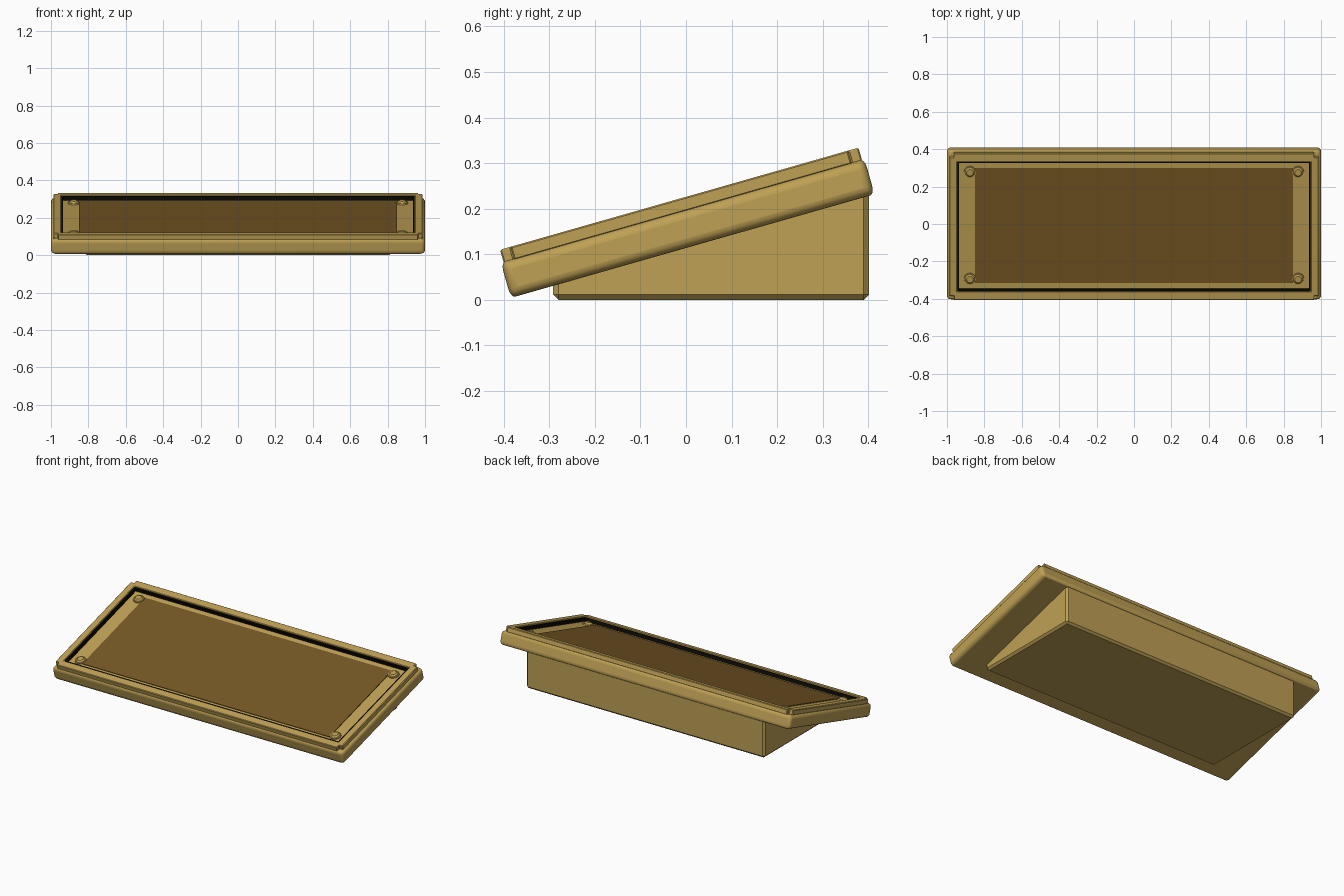
import bpy, bmesh, math

cube = bpy.data.objects.get("Cube")
if cube:
    bpy.data.objects.remove(cube, do_unlink=True)

TILT = math.radians(15.9)   # slope of the desk-like panel
HEIGHT = 0.17               # height of the panel's middle


def material(name, color):
    mat = bpy.data.materials.new(name)
    mat.use_nodes = True
    mat.diffuse_color = (*color, 1)
    bsdf = next(n for n in mat.node_tree.nodes if n.type == 'BSDF_PRINCIPLED')
    bsdf.inputs["Base Color"].default_value = (*color, 1)
    return mat


gold = material("gold", (0.52, 0.355, 0.09))
brown = material("brown", (0.18, 0.097, 0.018))
black = material("black", (0.004, 0.003, 0.002))


def finish(name, bm, mat, bevel=0.0, segments=1, tilted=True):
    """Turn a bmesh into a named object, tilted with the panel if wanted."""
    bmesh.ops.recalc_face_normals(bm, faces=bm.faces)
    mesh = bpy.data.meshes.new(name)
    bm.to_mesh(mesh)
    bm.free()
    mesh.materials.append(mat)
    obj = bpy.data.objects.new(name, mesh)
    bpy.context.collection.objects.link(obj)
    if tilted:
        obj.location.z = HEIGHT
        obj.rotation_euler.x = TILT
    if bevel:
        mod = obj.modifiers.new("Bevel", 'BEVEL')
        mod.width, mod.segments = bevel, segments
        mod.limit_method = 'ANGLE'
        mod.angle_limit = math.radians(25)
    if segments > 1:
        bpy.ops.object.select_all(action='DESELECT')
        obj.select_set(True)
        bpy.context.view_layer.objects.active = obj
        bpy.ops.object.shade_smooth_by_angle(angle=math.radians(40))
    return obj


def rectangle(x, y):
    return [(-x, -y), (x, -y), (x, y), (-x, y)]


def notched(x, y, n):
    """Rectangle outline with a square step cut from each corner."""
    return [(-x + n, -y), (x - n, -y), (x - n, -y + n), (x, -y + n),
            (x, y - n), (x - n, y - n), (x - n, y), (-x + n, y),
            (-x + n, y - n), (-x, y - n), (-x, -y + n), (-x + n, -y + n)]


def plate(loops, bottom, top):
    """Extrude an outline; a second loop becomes a hole."""
    bm = bmesh.new()
    edges = []
    for loop in loops:
        verts = [bm.verts.new((x, y, bottom)) for x, y in loop]
        edges += [bm.edges.new((a, b)) for a, b in zip(verts, verts[1:] + verts[:1])]
    bmesh.ops.triangle_fill(bm, edges=edges, use_beauty=True)
    result = bmesh.ops.extrude_face_region(bm, geom=bm.faces[:])
    moved = [g for g in result["geom"] if isinstance(g, bmesh.types.BMVert)]
    bmesh.ops.translate(bm, verts=moved, vec=(0, 0, top - bottom))
    return bm


# Tilted slab with rounded rim
finish("slab", plate([rectangle(1.0, 0.415)], -0.054, 0.027), gold, 0.02, 4)

# Raised frame with stepped corners, and its dark inner lining
opening = rectangle(0.945, 0.361)
finish("frame", plate([notched(0.987, 0.409, 0.024), opening], 0.024, 0.054), gold, 0.003)
finish("frame_lining", plate([opening, rectangle(0.936, 0.352)], 0.02, 0.048), black)

# Inset display panel
finish("display_panel", plate([rectangle(0.85, 0.32)], 0.024, 0.031), brown)

# Four corner bolts
for x, side in ((-0.877, "right"), (0.877, "left")):
    for y, end in ((-0.297, "front"), (0.297, "back")):
        bm = bmesh.new()
        for r1, r2, bottom, top in ((0.034, 0.032, 0.022, 0.034),
                                    (0.026, 0.018, 0.034, 0.043)):
            made = bmesh.ops.create_cone(bm, cap_ends=True, segments=12,
                                         radius1=r1, radius2=r2, depth=top - bottom)
            bmesh.ops.translate(bm, verts=made["verts"], vec=(x, y, (top + bottom) / 2))
        finish(f"bolt_{end}_{side}", bm, gold)

# Wedge base that holds the slab at its slope
bm = bmesh.new()
profile = [(-0.292, 0), (0.402, 0), (0.402, 0.242), (-0.292, 0.043)]
verts = [bm.verts.new((-0.82, y, z)) for y, z in profile]
side = bm.faces.new(verts)
result = bmesh.ops.extrude_face_region(bm, geom=[side])
moved = [g for g in result["geom"] if isinstance(g, bmesh.types.BMVert)]
bmesh.ops.translate(bm, verts=moved, vec=(1.64, 0, 0))
finish("wedge_base", bm, gold, 0.012, tilted=False)
